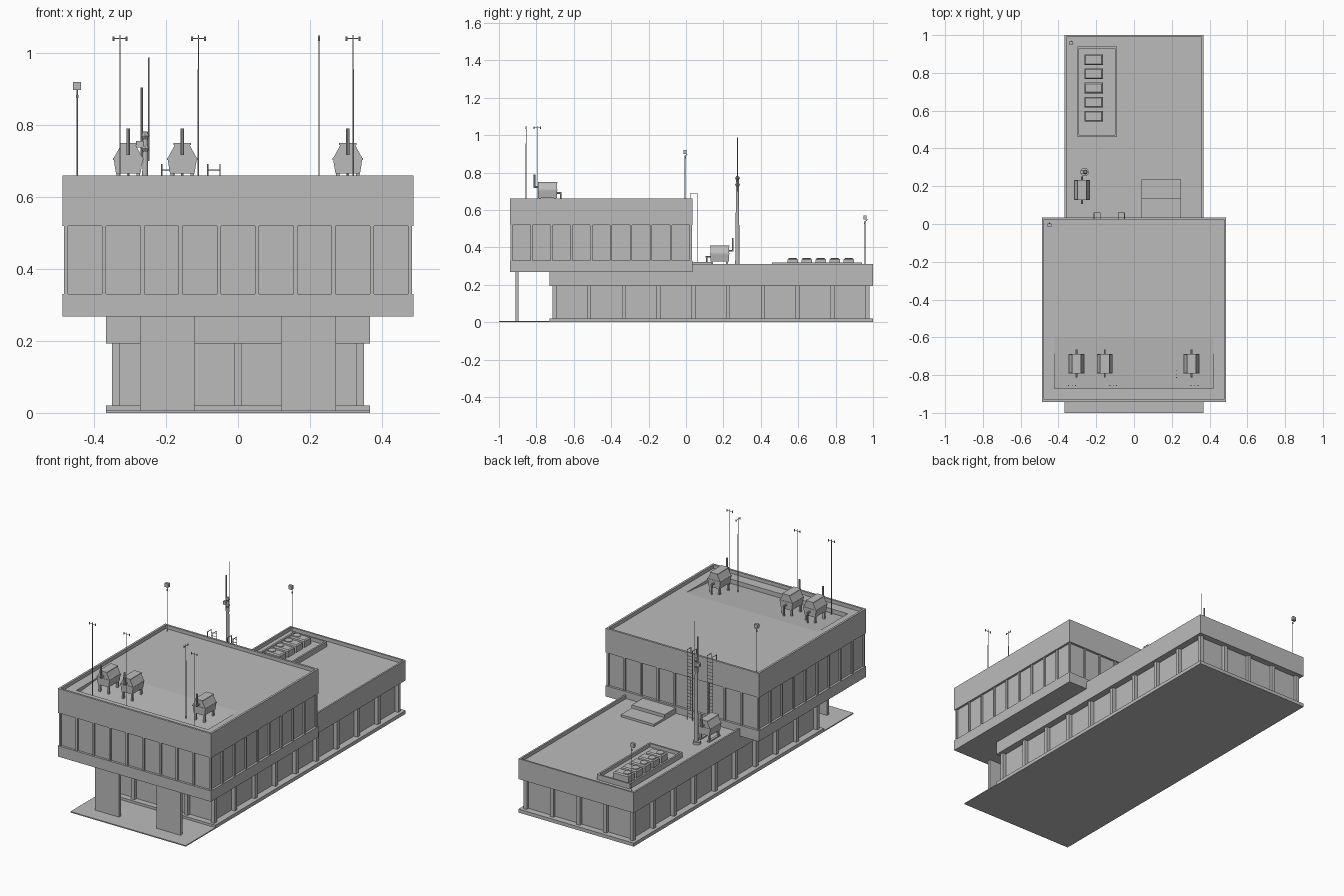
import bpy, bmesh
from mathutils import Vector

if "Cube" in bpy.data.objects:
    bpy.data.objects.remove(bpy.data.objects["Cube"], do_unlink=True)

grey = bpy.data.materials.new("concrete grey")
grey.use_nodes = True
COLOUR = (0.5, 0.5, 0.5, 1)
grey.diffuse_color = COLOUR
grey.node_tree.nodes["Principled BSDF"].inputs["Base Color"].default_value = COLOUR


def finish(name, bm):
    bmesh.ops.recalc_face_normals(bm, faces=bm.faces)
    mesh = bpy.data.meshes.new(name)
    bm.to_mesh(mesh)
    bm.free()
    mesh.materials.append(grey)
    obj = bpy.data.objects.new(name, mesh)
    bpy.context.collection.objects.link(obj)
    return obj


def add_box(bm, x, y, z):
    """Box spanning the (low, high) pairs x, y and z."""
    verts = bmesh.ops.create_cube(bm, size=1)["verts"]
    for v in verts:
        v.co = [lo + (c + 0.5) * (hi - lo) for c, (lo, hi) in zip(v.co, (x, y, z))]
    return verts


def box(name, x, y, z):
    bm = bmesh.new()
    add_box(bm, x, y, z)
    return finish(name, bm)


def add_rod(bm, start, end, r, r2=None, sides=8):
    a, b = Vector(start), Vector(end)
    axis = b - a
    verts = bmesh.ops.create_cone(bm, cap_ends=True, segments=sides, radius1=r,
                                  radius2=r if r2 is None else r2,
                                  depth=axis.length)["verts"]
    turn = axis.to_track_quat('Z', 'Y')
    for v in verts:
        v.co = turn @ v.co + (a + b) / 2


def sink(bm, face, x, y, depth):
    """Cut a rectangular recess into an upward face."""
    mid = face.calc_center_median()
    for drop in (0, depth):
        bmesh.ops.inset_individual(bm, faces=[face], thickness=0.002)
        for v in face.verts:
            v.co = (x[v.co.x > mid.x], y[v.co.y > mid.y], mid.z - drop)


def tray(name, x, y, z, rim, depth, pit=None):
    """Box with a parapet round its sunken top, and an optional pit."""
    bm = bmesh.new()
    add_box(bm, x, y, z)
    bm.normal_update()
    top = max(bm.faces, key=lambda f: f.calc_center_median().z)
    sink(bm, top, (x[0] + rim, x[1] - rim), (y[0] + rim, y[1] - rim), depth)
    if pit:
        sink(bm, top, *pit)
    return finish(name, bm)


def posts(name, x, y, z, nx, ny, width):
    """Evenly spaced upright strips around a rectangle."""
    bm = bmesh.new()
    h = width / 2
    spots = set()
    for i in range(nx + 1):
        spots |= {(x[0] + h + (x[1] - x[0] - width) * i / nx, s) for s in (y[0] + h, y[1] - h)}
    for i in range(ny + 1):
        spots |= {(s, y[0] + h + (y[1] - y[0] - width) * i / ny) for s in (x[0] + h, x[1] - h)}
    for px, py in sorted(spots):
        add_box(bm, (px - h, px + h), (py - h, py + h), z)
    return finish(name, bm)


# Ground slab and lower storey
box("ground_slab", (-.367, .367), (-1, 1), (0, .006))
box("lower_plinth", (-.367, .367), (-.73, 1), (.006, .02))
box("lower_wall", (-.328, .328), (-.695, .963), (.02, .2))
posts("lower_pilasters", (-.35, .35), (-.715, .98), (.02, .196), 4, 9, .022)
tray("lower_roof", (-.367, .367), (-.73, 1), (.193, .31), .01, .02)

# Front support walls
for side, s in (("left", 1), ("right", -1)):
    box(f"support_wall_{side}", sorted((s * .12, s * .272)), (-.912, -.895), (.006, .275))

# Overhanging upper storey
X, Y = (-.488, .488), (-.942, .035)
box("upper_floor_band", X, Y, (.268, .33))
box("upper_wall", (-.475, .475), (-.929, .022), (.33, .53))
posts("upper_mullions", (-.484, .484), (-.938, .031), (.33, .53), 9, 9, .011)
tray("upper_roof", X, Y, (.52, .66), .012, .02,
     ((-.42, .42), (-.872, -.6), .025))

# Steps against the upper storey
box("step_low", (.04, .25), (.035, .235), (.285, .303))
box("step_high", (.04, .25), (.035, .137), (.303, .321))

# Fan tray with five condensers
tray("fan_tray", (-.30, -.09), (.46, .94), (.285, .32), .01, .02)
for i in range(5):
    cy = .57 + .075 * i
    bm = bmesh.new()
    verts = add_box(bm, (-.262, -.165), (cy - .028, cy + .028), (.30, .34))
    top_edges = [e for e in bm.edges if all(v.co.z > .335 for v in e.verts)]
    bmesh.ops.bevel(bm, geom=top_edges, offset=.006, segments=1, affect='EDGES')
    add_rod(bm, (-.235, cy, .338), (-.235, cy, .344), .021, sides=16)
    finish(f"condenser_{i + 1}", bm)


def vent_unit(name, cx, cy, floor, top, way):
    """Hooded air handler on legs; way is the side of its exhaust pipe."""
    bm = bmesh.new()
    half = [(.034, -.085), (.041, -.042), (.036, -.034), (.022, -.008), (.022, 0)]
    outline = half + [(-x, z) for x, z in reversed(half)]
    verts = [bm.verts.new((cx + x, cy - .05, top + z)) for x, z in outline]
    face = bm.faces.new(verts)
    moved = bmesh.ops.extrude_face_region(bm, geom=[face], use_keep_orig=True)["geom"]
    bmesh.ops.translate(bm, vec=(0, .1, 0),
                        verts=[g for g in moved if isinstance(g, bmesh.types.BMVert)])
    # Raised bands at the eaves and the cap
    add_box(bm, (cx - .042, cx + .042), (cy - .052, cy + .052), (top - .047, top - .041))
    add_box(bm, (cx - .024, cx + .024), (cy - .052, cy + .052), (top - .006, top))
    # Legs and feet rails
    for sx in (-.028, .028):
        for sy in (-.04, .04):
            add_box(bm, (cx + sx - .005, cx + sx + .005),
                    (cy + sy - .005, cy + sy + .005), (floor, top - .08))
        add_box(bm, (cx + sx - .007, cx + sx + .007), (cy - .05, cy + .05), (floor, floor + .006))
    # Exhaust pipe and rear stub
    end = cy + way * .07
    add_rod(bm, (cx, cy, top - .028), (cx, end, top - .028), .005)
    add_rod(bm, (cx, end, top - .033), (cx, end, top + .04), .005)
    add_rod(bm, (cx, cy, top - .06), (cx, cy - way * .075, top - .06), .005)
    add_rod(bm, (cx, cy - way * .07, floor), (cx, cy - way * .07, top - .06), .004)
    finish(name, bm)


for i, cx in enumerate((-.305, -.155, .305)):
    vent_unit(f"roof_vent_unit_{i + 1}", cx, -.74, .615, .75, -1)
vent_unit("lower_vent_unit", -.275, .18, .29, .41, 1)

# Antennas with short crossbars
for i, (ax, ay, along) in enumerate(((-.328, -.855, 0), (-.11, -.855, 0),
                                     (.225, -.795, 1), (.32, -.855, 0))):
    bm = bmesh.new()
    add_rod(bm, (ax, ay, .615), (ax, ay, .955), .0022, sides=6)
    add_rod(bm, (ax, ay, .955), (ax, ay, 1.05), .0015, sides=6)
    arm = Vector((0, .018, 0)) if along else Vector((.018, 0, 0))
    hub = Vector((ax, ay, 1.04))
    add_rod(bm, hub - arm, hub + arm, .0015, sides=6)
    for tip in (hub - arm, hub + arm):
        add_rod(bm, tip - Vector((0, 0, .006)), tip + Vector((0, 0, .006)), .003, sides=6)
    finish(f"antenna_{i + 1}", bm)

# Lamp poles
for name, lx, ly, base, dx in (("upper_lamp_pole", -.447, -.005, .64, 0),
                               ("rear_lamp_pole", -.325, .957, .29, -.008)):
    bm = bmesh.new()
    top = base + .25
    add_rod(bm, (lx, ly, base), (lx, ly, top), .002, sides=6)
    add_rod(bm, (lx, ly, top - .015), (lx, ly, top - .006), .004, sides=6)
    add_box(bm, (lx + dx - .011, lx + dx + .011), (ly - .008, ly + .008), (top + .008, top + .03))
    add_rod(bm, (lx, ly, top - .004), (lx + dx, ly + .012, top + .01), .002, sides=6)
    finish(name, bm)

# Flue mast with a thinner companion whip
bm = bmesh.new()
MY = .275
add_rod(bm, (-.262, MY, .29), (-.262, MY, .305), .022, sides=16)
add_rod(bm, (-.258, MY, .30), (-.258, MY, .78), .012, .007, sides=12)
add_rod(bm, (-.268, MY, .70), (-.268, MY, .905), .0035)
add_rod(bm, (-.248, MY, .70), (-.248, MY, .988), .002, sides=6)
for z in (.735, .77):
    add_rod(bm, (-.258, MY, z - .012), (-.258, MY, z), .006, .013)
    add_rod(bm, (-.258, MY, z), (-.258, MY, z + .012), .013, .006)
add_box(bm, (-.284, -.262), (MY - .008, MY + .008), (.737, .755))
finish("flue_mast", bm)

# Roof access ladders with rails bending over the parapet
for name, cx in (("ladder_a", -.195), ("ladder_b", -.067)):
    bm = bmesh.new()
    for rx in (cx - .017, cx + .017):
        add_rod(bm, (rx, .06, .29), (rx, .06, .69), .002, sides=6)
        add_rod(bm, (rx, .06, .69), (rx, .025, .69), .002, sides=6)
        add_rod(bm, (rx, .025, .69), (rx, .025, .655), .002, sides=6)
    for i in range(20):
        z = .305 + .0195 * i
        add_rod(bm, (cx - .017, .06, z), (cx + .017, .06, z), .0015, sides=6)
    finish(name, bm)
